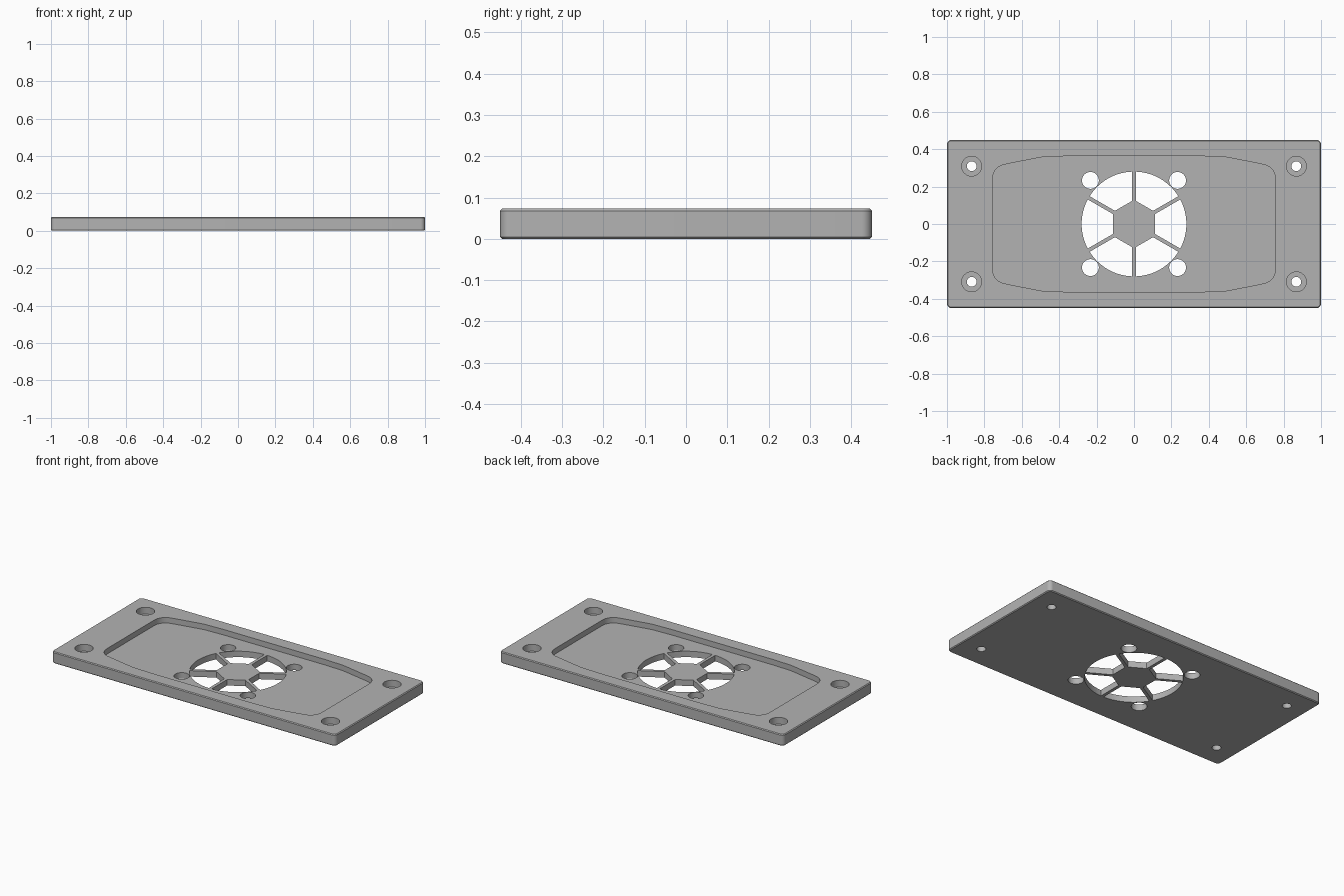
import bpy, bmesh, math
from math import sin, cos, pi, radians

if "Cube" in bpy.data.objects:
    bpy.data.objects.remove(bpy.data.objects["Cube"])

H = 0.073          # plate thickness
FLOOR = 0.038      # height of the recess floor
grey = bpy.data.materials.new("plain grey")
grey.diffuse_color = (0.45, 0.45, 0.45, 1)
grey.use_nodes = True
grey.node_tree.nodes["Principled BSDF"].inputs["Base Color"].default_value = grey.diffuse_color


def loft(name, rings):
    """Closed solid from a stack of (outline, z) rings with equal point counts."""
    bm = bmesh.new()
    loops = [[bm.verts.new((x, y, z)) for x, y in pts] for pts, z in rings]
    n = len(loops[0])
    for a, b in zip(loops, loops[1:]):
        for i in range(n):
            j = (i + 1) % n
            bm.faces.new((a[i], a[j], b[j], b[i]))
    bm.faces.new(loops[0][::-1])
    bm.faces.new(loops[-1])
    bmesh.ops.recalc_face_normals(bm, faces=bm.faces)
    mesh = bpy.data.meshes.new(name)
    bm.to_mesh(mesh)
    bm.free()
    mesh.materials.append(grey)
    obj = bpy.data.objects.new(name, mesh)
    bpy.context.collection.objects.link(obj)
    return obj


def rounded_rect(hx, hy, r, steps=8):
    pts = []
    for k, (sx, sy) in enumerate(((1, 1), (-1, 1), (-1, -1), (1, -1))):
        for i in range(steps + 1):
            a = pi / 2 * (k + i / steps)
            pts.append((sx * (hx - r) + r * cos(a), sy * (hy - r) + r * sin(a)))
    return pts


def circle(cx, cy, r, n=40):
    return [(cx + r * cos(2 * pi * i / n), cy + r * sin(2 * pi * i / n)) for i in range(n)]


def cut(name, rings):
    cutter = loft(name, rings)
    cutter.hide_render = True
    cutter.hide_viewport = True
    cutter.display_type = 'WIRE'
    mod = plate.modifiers.new(name, 'BOOLEAN')
    mod.object = cutter
    mod.operation = 'DIFFERENCE'
    mod.solver = 'EXACT'
    return cutter


# Plate with rounded corners and slightly chamfered rims
C = 0.005
outer = rounded_rect(1.0, 0.45, 0.025)
inner = rounded_rect(1.0 - C, 0.45 - C, 0.025 - C)
plate = loft("fan_plate", [(inner, 0), (outer, C), (outer, H - C), (inner, H)])
cutters = []

# Shallow recess: one quarter of the outline mirrored to all four corners
quarter = [(0.757, 0.235), (0.754, 0.262), (0.744, 0.285), (0.728, 0.303),
           (0.705, 0.315), (0.66, 0.325), (0.49, 0.358), (0.36, 0.363)]
recess = (quarter + [(-x, y) for x, y in quarter[::-1]]
          + [(-x, -y) for x, y in quarter] + [(x, -y) for x, y in quarter[::-1]])
cutters.append(cut("recess_cutter", [(recess, FLOOR), (recess, H + 0.1)]))

# Counterbored screw holes in the corners, plain holes round the fan
for sx in (-1, 1):
    for sy in (-1, 1):
        x, y = sx * 0.868, sy * 0.309
        wide, narrow = circle(x, y, 0.053), circle(x, y, 0.026)
        cutters.append(cut("screw_hole_cutter", [(narrow, -0.1), (narrow, 0.03),
                                                 (wide, 0.03), (wide, H + 0.1)]))
        hole = circle(sx * 0.233, sy * 0.233, 0.045)
        cutters.append(cut("fan_screw_cutter", [(hole, -0.1), (hole, H + 0.1)]))

# Six fan openings between the spokes, leaving a hexagonal hub
R, APOTHEM, HALF = 0.28, 0.112, 0.010
for k in range(6):
    mid = radians(60 * k)
    reach = radians(30) - math.asin(HALF / R)
    local = [(R * cos(a), R * sin(a))
             for a in (-reach + 2 * reach * i / 16 for i in range(17))]
    half_edge = APOTHEM * math.tan(radians(30)) - HALF / cos(radians(30))
    local += [(APOTHEM, half_edge), (APOTHEM, -half_edge)]
    pts = [(x * cos(mid) - y * sin(mid), x * sin(mid) + y * cos(mid)) for x, y in local]
    cutters.append(cut("fan_opening_cutter", [(pts, -0.1), (pts, H + 0.1)]))

# Bake the cuts, drop the cutters and smooth the rounded walls
bpy.context.view_layer.update()
baked = bpy.data.meshes.new_from_object(
    plate.evaluated_get(bpy.context.evaluated_depsgraph_get()))
plate.modifiers.clear()
plate.data = baked
for c in cutters:
    bpy.data.objects.remove(c)
bpy.context.view_layer.objects.active = plate
plate.select_set(True)
bpy.ops.object.shade_smooth_by_angle(angle=radians(25))
